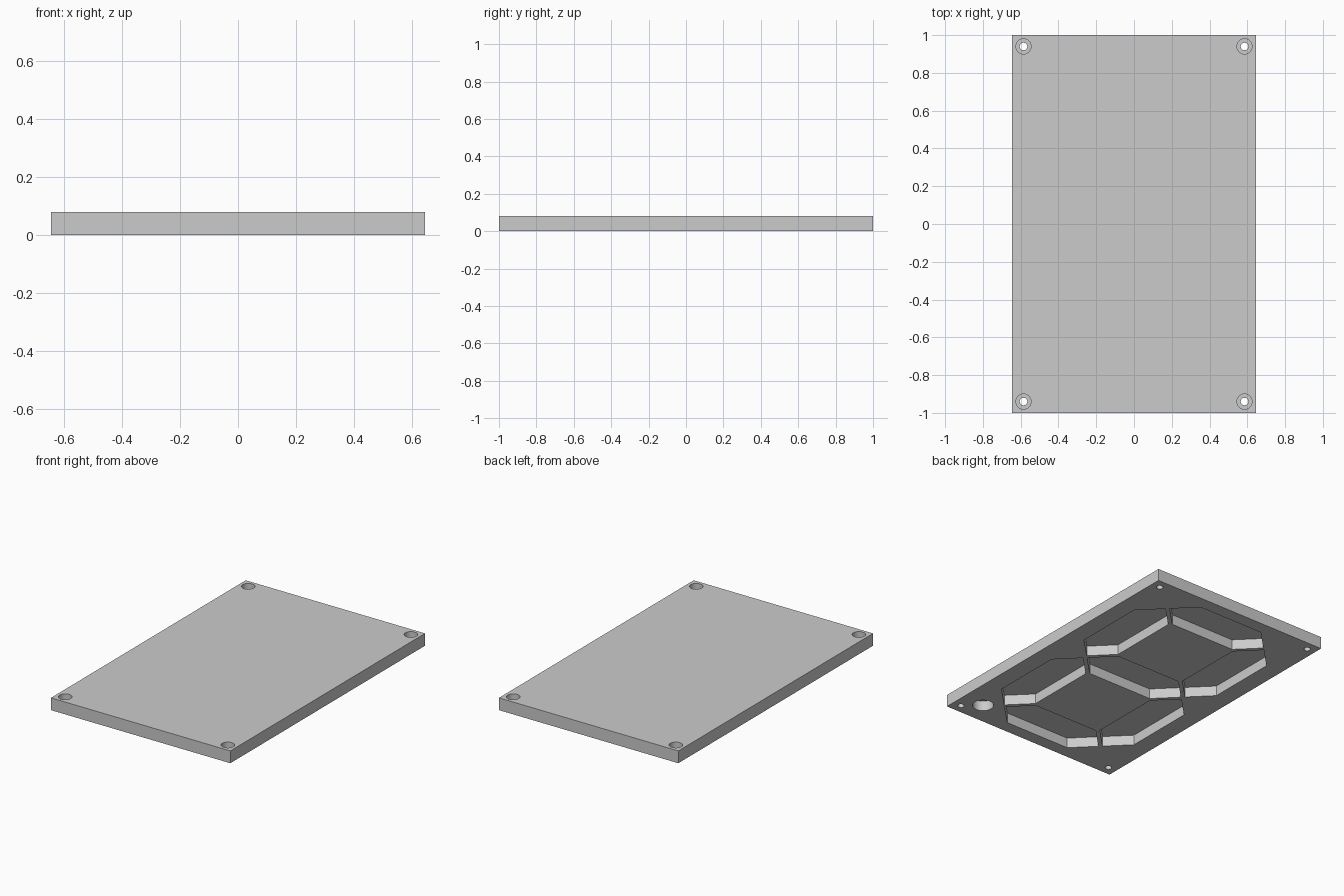
import bpy
import bmesh
from math import cos, sin, tau

cube = bpy.data.objects.get("Cube")
if cube:
    bpy.data.objects.remove(cube, do_unlink=True)

WIDTH, LENGTH, THICK = 1.29, 2.0, 0.08
POCKET = 0.067            # pocket depth from the underside
COL, ROW = 0.39, 0.78     # segment centre lines
HALF, GAP = 0.135, 0.018  # segment half width and tip setback


def circle(cx, cy, r, n=40):
    return [(cx + r * cos(tau * i / n), cy + r * sin(tau * i / n)) for i in range(n)]


def segment(cx, cy, span, upright):
    """Hexagonal bar outline with pointed ends."""
    tip = span / 2 - GAP
    flat = tip - HALF
    pts = [(tip, 0), (flat, HALF), (-flat, HALF), (-tip, 0), (-flat, -HALF), (flat, -HALF)]
    if upright:
        pts = [(-y, x) for x, y in pts]
    return [(cx + x, cy + y) for x, y in pts]


def prisms(name, outlines, z0, z1):
    """One object holding an upright prism for each outline."""
    bm = bmesh.new()
    for outline in outlines:
        base = bm.faces.new([bm.verts.new((x, y, z0)) for x, y in outline])
        top = bmesh.ops.extrude_face_region(bm, geom=[base])["geom"]
        verts = [v for v in top if isinstance(v, bmesh.types.BMVert)]
        bmesh.ops.translate(bm, vec=(0, 0, z1 - z0), verts=verts)
    bmesh.ops.recalc_face_normals(bm, faces=bm.faces)
    mesh = bpy.data.meshes.new(name)
    bm.to_mesh(mesh)
    bm.free()
    obj = bpy.data.objects.new(name, mesh)
    bpy.context.collection.objects.link(obj)
    return obj


# Plate
w, l = WIDTH / 2, LENGTH / 2
plate = prisms("display_cover", [[(-w, -l), (w, -l), (w, l), (-w, l)]], 0, THICK)

# Segment pockets and round point pocket, open underneath
pockets = [segment(0, y, 2 * COL, False) for y in (-ROW, 0, ROW)]
pockets += [segment(sx * COL, sy * ROW / 2, ROW, True) for sx in (-1, 1) for sy in (-1, 1)]
pockets.append(circle(0.485, -0.85, 0.064))

# Counterbored corner screw holes
corners = [(sx * 0.585, sy * 0.94) for sx in (-1, 1) for sy in (-1, 1)]
cutters = [
    prisms("pocket_cutter", pockets, -0.05, POCKET),
    prisms("screw_cutter", [circle(x, y, 0.02) for x, y in corners], -0.05, 0.15),
    prisms("counterbore_cutter", [circle(x, y, 0.04) for x, y in corners], 0.04, 0.15),
]
for cutter in cutters:
    cutter.hide_render = True
    mod = plate.modifiers.new(cutter.name, "BOOLEAN")
    mod.operation = "DIFFERENCE"
    mod.solver = "EXACT"
    mod.object = cutter

# Bake the cuts and drop the cutters
bpy.context.view_layer.update()
cut = plate.evaluated_get(bpy.context.evaluated_depsgraph_get())
mesh = bpy.data.meshes.new_from_object(cut)
plate.modifiers.clear()
plate.data = mesh
for cutter in cutters:
    bpy.data.objects.remove(cutter, do_unlink=True)

# Colour
grey = bpy.data.materials.new("light grey plastic")
grey.use_nodes = True
grey.diffuse_color = (0.6, 0.6, 0.6, 1)
grey.node_tree.nodes["Principled BSDF"].inputs["Base Color"].default_value = (0.6, 0.6, 0.6, 1)
mesh.materials.clear()
mesh.materials.append(grey)

# Smooth the round walls, keep edges sharp
bpy.ops.object.select_all(action="DESELECT")
plate.select_set(True)
bpy.context.view_layer.objects.active = plate
bpy.ops.object.shade_smooth_by_angle()
